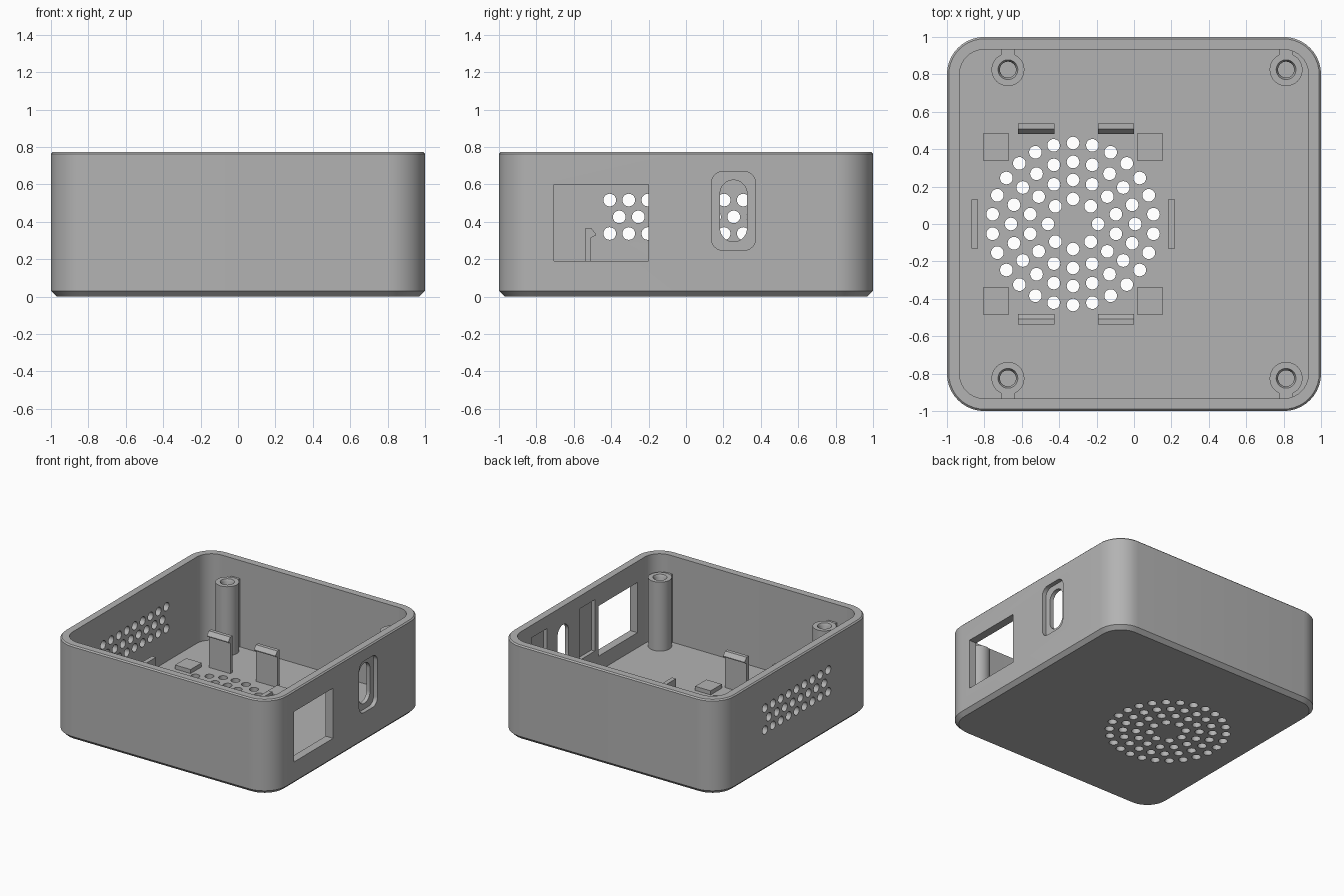
import bpy, bmesh, math
from mathutils import Vector

if "Cube" in bpy.data.objects:
    bpy.data.objects.remove(bpy.data.objects["Cube"])

grey = bpy.data.materials.new("plain_grey")
grey.use_nodes = True
colour = (0.45, 0.45, 0.45, 1)
grey.diffuse_color = colour
grey.node_tree.nodes["Principled BSDF"].inputs["Base Color"].default_value = colour

FLOOR, HEIGHT, INNER = 0.067, 0.773, 0.933
SUNK = FLOOR - 0.01          # parts start slightly inside the floor


def rounded(cx, cy, hx, hy, r, z, seg=10):
    """Loop of a rounded rectangle; a circle when hx = hy = r."""
    pts = []
    for q, (sx, sy) in enumerate([(1, 1), (-1, 1), (-1, -1), (1, -1)]):
        for i in range(seg + 1):
            a = math.pi / 2 * (q + i / seg)
            p = Vector((cx + sx * (hx - r) + r * math.cos(a),
                        cy + sy * (hy - r) + r * math.sin(a), z))
            if not pts or (p - pts[-1]).length > 1e-5:
                pts.append(p)
    if (pts[0] - pts[-1]).length < 1e-5:
        pts.pop()
    return pts


def sideways(loop):
    """Turn a loop so that its axis runs along x."""
    return [Vector((p.z, p.x, p.y)) for p in loop]


def loft(bm, loops):
    """Closed solid through a series of loops."""
    rings = [[bm.verts.new(p) for p in loop] for loop in loops]
    for a, b in zip(rings, rings[1:]):
        for i in range(len(a)):
            j = (i + 1) % len(a)
            bm.faces.new((a[i], a[j], b[j], b[i]))
    bm.faces.new(rings[0][::-1])
    bm.faces.new(rings[-1])


def make(name, solids):
    """One object from a list of lofted solids."""
    bm = bmesh.new()
    for loops in solids:
        loft(bm, loops)
    bmesh.ops.recalc_face_normals(bm, faces=bm.faces)
    mesh = bpy.data.meshes.new(name)
    bm.to_mesh(mesh)
    bm.free()
    mesh.materials.append(grey)
    ob = bpy.data.objects.new(name, mesh)
    bpy.context.collection.objects.link(ob)
    return ob


def activate(ob):
    bpy.ops.object.select_all(action='DESELECT')
    ob.select_set(True)
    bpy.context.view_layer.objects.active = ob


def smooth(ob):
    activate(ob)
    bpy.ops.object.shade_smooth_by_angle(angle=math.radians(30))


def box(x0, x1, y0, y1, z0, z1):
    base = [(x0, y0), (x1, y0), (x1, y1), (x0, y1)]
    return [[Vector((x, y, z)) for x, y in base] for z in (z0, z1)]


def cut(target, name, solids):
    cutter = make(name, solids)
    cutter.hide_render = True
    mod = target.modifiers.new(name, 'BOOLEAN')
    mod.operation, mod.solver, mod.object = 'DIFFERENCE', 'EXACT', cutter
    activate(target)
    bpy.ops.object.modifier_apply(modifier=mod.name)
    bpy.data.objects.remove(cutter)


# Open case with chamfered foot and softened rim
case = make("case", [[
    rounded(0, 0, h, h, r, z) for h, r, z in [
        (0.97, 0.17, 0), (1, 0.2, 0.03), (1, 0.2, HEIGHT - 0.01),
        (0.99, 0.19, HEIGHT), (INNER, 0.133, HEIGHT), (INNER, 0.133, FLOOR)]]])

# Fan grille in the floor
FAN = -0.326
HOLE = 0.034
grille = []
for radius, count in [(0.134, 8), (0.235, 14), (0.332, 20), (0.433, 26)]:
    for i in range(count):
        a = math.pi / 2 + math.tau * i / count
        x, y = FAN + radius * math.cos(a), radius * math.sin(a)
        grille.append([rounded(x, y, HOLE, HOLE, HOLE, z, 5) for z in (-0.1, 0.2)])
cut(case, "grille_cutter", grille)

# Staggered vents in the wall on the -x side
vents = []
for z, count in [(0.516, 9), (0.426, 8), (0.337, 9)]:
    for i in range(count):
        y = (i - (count - 1) / 2) * 0.102
        vents.append([sideways(rounded(y, z, HOLE, HOLE, HOLE, x, 5)) for x in (-1.1, -0.8)])
cut(case, "vent_cutter", vents)

# Square port, and slot with its outer recess, in the +x wall
cut(case, "port_cutter", [box(0.8, 1.1, -0.706, -0.2, 0.19, 0.6)])
cut(case, "recess_cutter",
    [[sideways(rounded(0.254, 0.458, 0.118, 0.21, 0.06, x, 6)) for x in (0.965, 1.1)]])
cut(case, "slot_cutter",
    [[sideways(rounded(0.254, 0.458, 0.072, 0.165, 0.072, x, 8)) for x in (0.8, 1.1)]])

# Shallow pockets inside the wall on both sides of the slot
cut(case, "pocket_cutter", [box(0.85, 0.965, y - 0.1, y + 0.1, 0.25, 0.67)
                            for y in (-0.055, 0.563)])
smooth(case)

# Screw posts with blind holes, each tied to the wall by a rib
POST_TOP = 0.63
for x, side in [(-0.674, "right"), (0.813, "left")]:
    for s, end in [(-1, "front"), (1, "back")]:
        y = s * 0.825
        post = make(f"{end}_{side}_screw_post", [[
            rounded(x, y, r, r, r, z, 8) for r, z in [
                (0.088, SUNK), (0.088, POST_TOP), (0.053, POST_TOP),
                (0.043, POST_TOP - 0.02), (0.043, 0.3)]]])
        smooth(post)
        y0, y1 = sorted((s * 0.9, s * (INNER + 0.01)))
        make(f"{end}_{side}_post_rib", [box(x - 0.037, x + 0.037, y0, y1, SUNK, POST_TOP - 0.005)])

# Hooked fan clips
hook = [(0.537, SUNK), (0.507, SUNK), (0.507, 0.315), (0.481, 0.328),
        (0.481, 0.335), (0.507, 0.366), (0.537, 0.366)]
for x, side in [(-0.522, "right"), (-0.096, "left")]:
    for s, end in [(-1, "front"), (1, "back")]:
        make(f"{end}_{side}_fan_clip", [[
            [Vector((x + dx, s * y, z)) for y, z in hook] for dx in (-0.097, 0.097)]])

# Low side stops and corner pads for the fan
for s, side in [(-1, "right"), (1, "left")]:
    x = FAN + s * 0.526
    make(f"{side}_fan_stop", [box(x - 0.018, x + 0.018, -0.131, 0.131, SUNK, 0.235)])
    for t, end in [(-1, "front"), (1, "back")]:
        px, py = FAN + s * 0.411, t * 0.412
        make(f"{end}_{side}_fan_pad",
             [box(px - 0.07, px + 0.07, py - 0.072, py + 0.072, SUNK, 0.1)])
